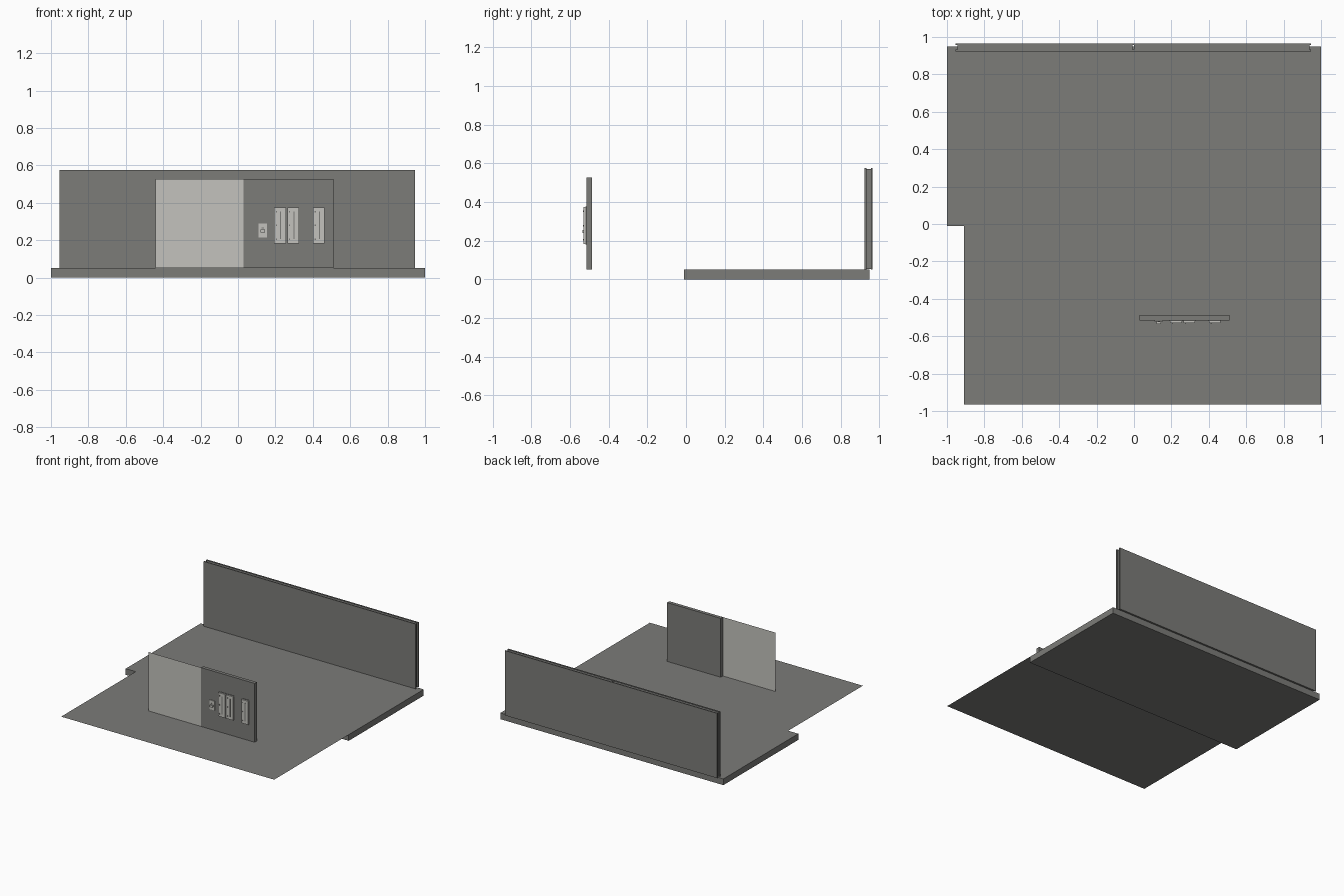
import bpy

if "Cube" in bpy.data.objects:
    bpy.data.objects.remove(bpy.data.objects["Cube"])


def material(name, rgb):
    m = bpy.data.materials.new(name)
    m.diffuse_color = (*rgb, 1)
    m.use_nodes = True
    m.node_tree.nodes["Principled BSDF"].inputs["Base Color"].default_value = m.diffuse_color
    return m


DARK = material("dark_grey", (0.2, 0.2, 0.19))
LIGHT = material("light_grey", (0.55, 0.545, 0.51))


def mesh(name, verts, faces, mat):
    me = bpy.data.meshes.new(name)
    me.from_pydata(verts, [], faces)
    me.materials.append(mat)
    ob = bpy.data.objects.new(name, me)
    bpy.context.collection.objects.link(ob)
    return ob


def box(name, x, y, z, mat):
    verts = [(a, b, c) for c in z for b in y for a in x]
    faces = [(0, 2, 3, 1), (4, 5, 7, 6), (0, 1, 5, 4),
             (2, 6, 7, 3), (0, 4, 6, 2), (1, 3, 7, 5)]
    return mesh(name, verts, faces, mat)


# Floor: thick rear slab and a thin front sheet level with its top
box("floor_slab", (-1, 1), (-0.01, 0.95), (0, 0.05), DARK)
mesh("floor_sheet", [(-0.91, -0.965, 0.05), (1, -0.965, 0.05),
                     (1, -0.01, 0.05), (-0.91, -0.01, 0.05)], [(0, 1, 2, 3)], DARK)

# Back wall: two skins around two slightly recessed cores
box("back_wall_front_skin", (-0.955, 0.947), (0.923, 0.932), (0.05, 0.575), DARK)
box("back_wall_rear_skin", (-0.955, 0.947), (0.956, 0.965), (0.05, 0.575), DARK)
for side, x in (("left", (-0.945, -0.008)), ("right", (0.0, 0.937))):
    box("back_wall_core_" + side, x, (0.932, 0.956), (0.055, 0.57), DARK)

# Front partition: solid panel and a thin pale sheet beside it
box("front_panel", (0.03, 0.51), (-0.515, -0.487), (0.05, 0.527), DARK)
mesh("pale_sheet", [(-0.44, -0.515, 0.05), (0.03, -0.515, 0.05),
                    (0.03, -0.515, 0.527), (-0.44, -0.515, 0.527)], [(0, 1, 2, 3)], LIGHT)


# Tall fittings: pale plate, dark slot, raised cover strips and screws
def fitting(name, x0, x1, z0=0.18, z1=0.377):
    w = x1 - x0
    box(name + "_back", (x0, x1), (-0.519, -0.515), (z0, z1), DARK)
    box(name + "_plate", (x0 + 0.003, x1 - 0.003), (-0.529, -0.519),
        (z0 + 0.003, z1 - 0.003), LIGHT)
    c = x0 + w * 0.55
    box(name + "_slot", (c - 0.003, c + 0.003), (-0.5305, -0.529),
        (z0 + 0.025, z1 - 0.025), DARK)
    for i, z in enumerate((z0 + 0.025, (z0 + z1) / 2, z1 - 0.025)):
        box(f"{name}_screw_{i}", (x0 + 0.012, x0 + 0.018), (-0.532, -0.529),
            (z - 0.004, z + 0.004), DARK)


fitting("double_fitting_left", 0.19, 0.259)
fitting("double_fitting_right", 0.261, 0.33)
fitting("single_fitting", 0.398, 0.465)

# Small switch
box("switch_plate", (0.11, 0.155), (-0.522, -0.515), (0.215, 0.29), LIGHT)
box("switch_knob", (0.12, 0.145), (-0.535, -0.522), (0.24, 0.256), LIGHT)
box("switch_mark", (0.126, 0.139), (-0.5235, -0.522), (0.262, 0.267), DARK)
